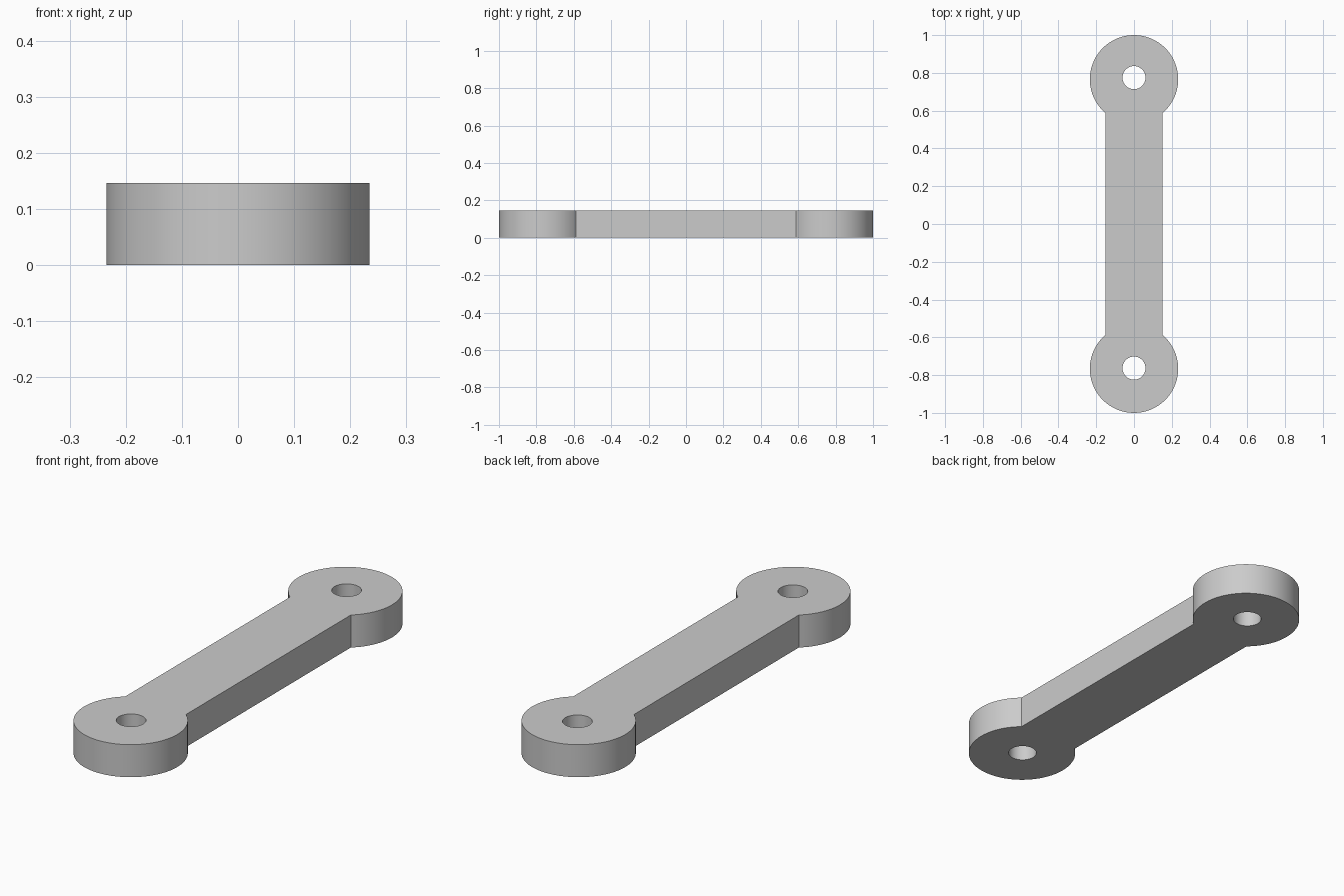
import bpy
import bmesh
import math

if "Cube" in bpy.data.objects:
    bpy.data.objects.remove(bpy.data.objects["Cube"], do_unlink=True)

HEIGHT = 0.147
EYE_RADIUS = 0.234
EYE_Y = 1 - EYE_RADIUS
BAR_HALF = 0.152
HOLE_RADIUS = 0.061
ARC_STEPS = 56
HOLE_STEPS = 40


def arc(cy, radius, start, end, steps):
    """Points along an arc centred on the y axis, both ends included."""
    angles = [start + (end - start) * i / steps for i in range(steps + 1)]
    return [(radius * math.cos(a), cy + radius * math.sin(a)) for a in angles]


def add_loop(bm, points):
    verts = [bm.verts.new((x, y, 0)) for x, y in points]
    return [bm.edges.new((v, verts[i - 1])) for i, v in enumerate(verts)]


# Grey metal
metal = bpy.data.materials.new("grey_metal")
grey = (0.6, 0.6, 0.6, 1)
metal.use_nodes = True
metal.diffuse_color = grey
metal.node_tree.nodes["Principled BSDF"].inputs["Base Color"].default_value = grey

# Outline: a round eye at each end, joined by the straight bar
neck = math.acos(BAR_HALF / EYE_RADIUS)
back_eye = arc(EYE_Y, EYE_RADIUS, -neck, math.pi + neck, ARC_STEPS)
front_eye = [(-x, -y) for x, y in back_eye]
bm = bmesh.new()
edges = add_loop(bm, back_eye + front_eye)

# Pin holes
for cy in (0.775, -0.763):
    edges += add_loop(bm, arc(cy, HOLE_RADIUS, 0, math.tau, HOLE_STEPS)[:-1])

# Fill the plate and give it thickness
bmesh.ops.triangle_fill(bm, edges=edges, use_beauty=True)
solid = bmesh.ops.extrude_face_region(bm, geom=bm.faces[:], use_keep_orig=True)
top = [g for g in solid["geom"] if isinstance(g, bmesh.types.BMVert)]
bmesh.ops.translate(bm, verts=top, vec=(0, 0, HEIGHT))
bmesh.ops.recalc_face_normals(bm, faces=bm.faces[:])

mesh = bpy.data.meshes.new("link_arm")
bm.to_mesh(mesh)
bm.free()
mesh.materials.append(metal)
link_arm = bpy.data.objects.new("link_arm", mesh)
bpy.context.collection.objects.link(link_arm)

# Smooth round walls, sharp rims and necks
bpy.ops.object.select_all(action="DESELECT")
link_arm.select_set(True)
bpy.context.view_layer.objects.active = link_arm
bpy.ops.object.shade_smooth_by_angle(angle=math.radians(30))
